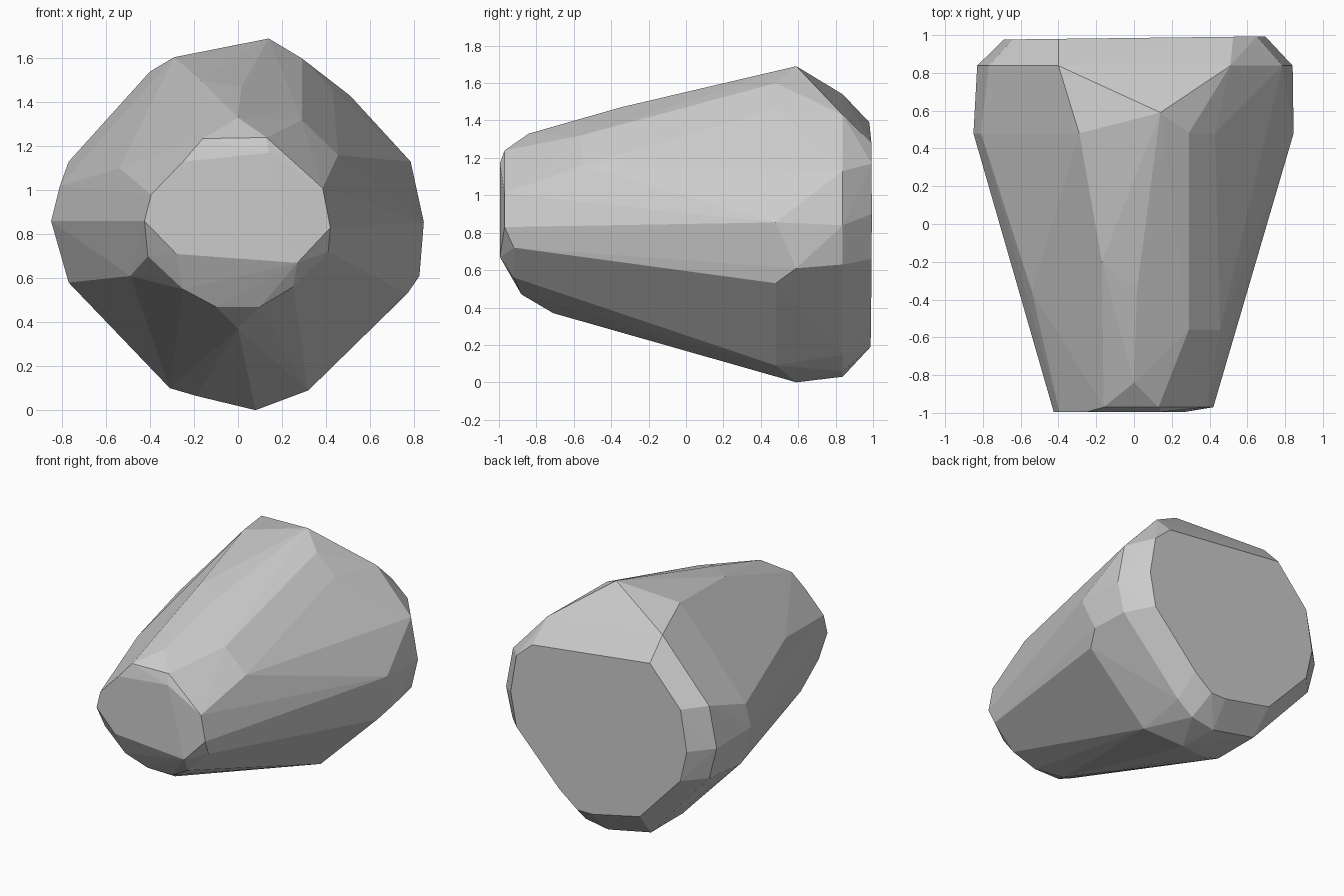
import bpy, bmesh

# Cross-sections of the faceted, tapered stone as (x, z) profiles along y
back_face = [(.525, 1.28), (-.4, 1.39), (-.64, 1.12), (-.69, .83), (-.64, .61), (-.32, .27),
             (.05, .19), (.17, .19), (.31, .30), (.65, .66), (.695, .9), (.65, 1.17)]
collar = [(.51, 1.43), (-.4, 1.54), (-.77, 1.13), (-.83, .84), (-.77, .61), (-.31, .1),
          (.03, .03), (.21, .06), (.33, .15), (.79, .63), (.84, .84), (.785, 1.13)]
shoulder = [(.29, 1.6), (.43, 1.46), (-.29, 1.605), (-.81, 1.02), (-.85, .86), (-.77, .58),
            (-.31, .1), (-.19, .065), (.32, .09), (.77, .53), (.845, .855)]
nose_rim = [(.41, .72), (.25, .56), (-.25, .55), (-.41, .7)]
nose_side = [(.42, .83), (.385, 1.01), (.13, 1.24), (-.16, 1.235)]
nose_tip = [(-.425, .86), (-.395, .98), (-.25, 1.13), (.14, 1.17), (.27, .67), (-.28, .71)]

sections = [(.985, back_face), (.838, collar), (.48, shoulder),
            (-.92, nose_rim), (-.97, nose_side), (-.995, nose_tip)]
points = [(x, y + (.012 * x if y > .9 else 0), z) for y, ring in sections for x, z in ring]

# Loose ridge corners: peak, base point, upper ridges, flanks, chin
points += [(.14, .59, 1.69), (.08, .59, 0), (-.79, .59, .67), (.825, .59, .61),
           (.015, -.35, 1.47), (-.17, -.2, 1.5), (.29, -.56, 1.32), (.455, -.56, 1.16),
           (-.54, -.36, 1.1), (-.49, -.6, .61), (.41, -.3, .555), (0, -.84, 1.33),
           (0, -.71, .37), (.1, -.88, .47), (-.1, -.88, .47)]

# Stone body: wrap all corners in flat facets
bm = bmesh.new()
for p in points:
    bm.verts.new(p)
hull = bmesh.ops.convex_hull(bm, input=bm.verts)
bmesh.ops.delete(bm, geom=[v for v in bm.verts if not v.link_faces], context='VERTS')
bmesh.ops.dissolve_limit(bm, angle_limit=.03, verts=bm.verts, edges=bm.edges)
bmesh.ops.recalc_face_normals(bm, faces=bm.faces)
mesh = bpy.data.meshes.new("stone_body")
bm.to_mesh(mesh)
bm.free()
body = bpy.data.objects.new("stone_body", mesh)
bpy.context.collection.objects.link(body)
